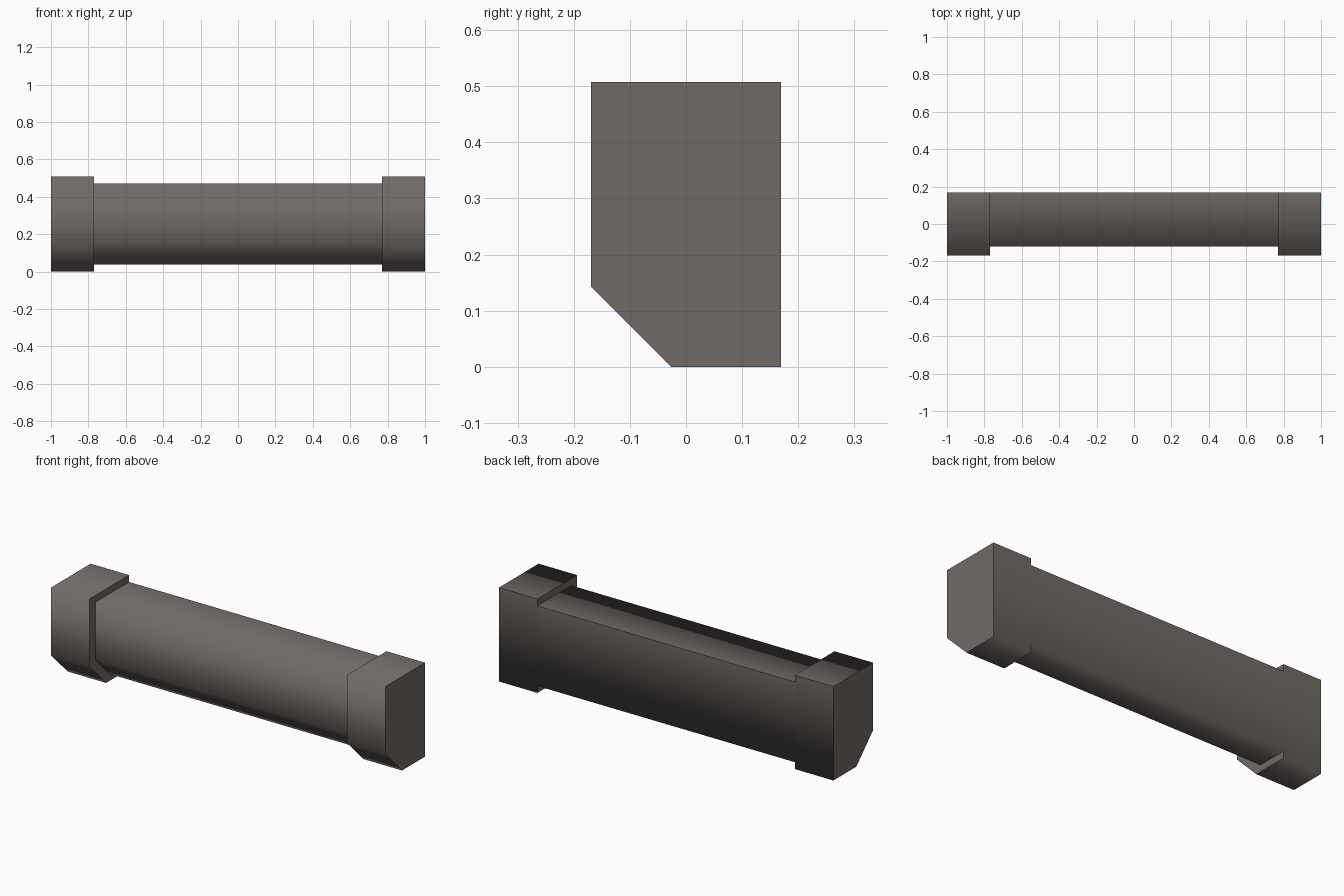
import bpy, bmesh

if "Cube" in bpy.data.objects:
    bpy.data.objects.remove(bpy.data.objects["Cube"])

stone = bpy.data.materials.new("warm grey stone")
stone.diffuse_color = (0.165, 0.147, 0.132, 1.0)
stone.use_nodes = True
stone.node_tree.nodes["Principled BSDF"].inputs["Base Color"].default_value = stone.diffuse_color

# Side profile (y, z), starting and ending at the top back edge
HEIGHT, BACK = 0.508, 0.169
PROFILE = [(BACK, HEIGHT), (-0.169, HEIGHT), (-0.169, 0.142), (-0.027, 0.0), (BACK, 0.0)]


def beam(name, x0, x1, scale=1.0):
    """Extrude the profile along x, shrunk towards the middle of the back face."""
    pts = [(BACK + (y - BACK) * scale, HEIGHT / 2 + (z - HEIGHT / 2) * scale)
           for y, z in PROFILE]
    bm = bmesh.new()
    a = [bm.verts.new((x0, y, z)) for y, z in pts]
    b = [bm.verts.new((x1, y, z)) for y, z in pts]
    n = len(pts)
    for i in range(n):
        j = (i + 1) % n
        bm.faces.new((a[i], a[j], b[j], b[i])).smooth = True
    caps = [bm.faces.new(a), bm.faces.new(b)]
    # Sharp cap outlines and top back edge, soft shading around the rest
    for cap in caps:
        for e in cap.edges:
            e.smooth = False
    bm.edges.get((a[0], b[0])).smooth = False
    bmesh.ops.recalc_face_normals(bm, faces=bm.faces)
    me = bpy.data.meshes.new(name)
    bm.to_mesh(me)
    bm.free()
    me.materials.append(stone)
    ob = bpy.data.objects.new(name, me)
    bpy.context.collection.objects.link(ob)
    return ob


# Slim middle beam between two thicker end blocks, flush at the back
beam("middle_beam", -0.772, 0.772, 0.853)
beam("left_end_block", -1.0, -0.77)
beam("right_end_block", 0.77, 1.0)
